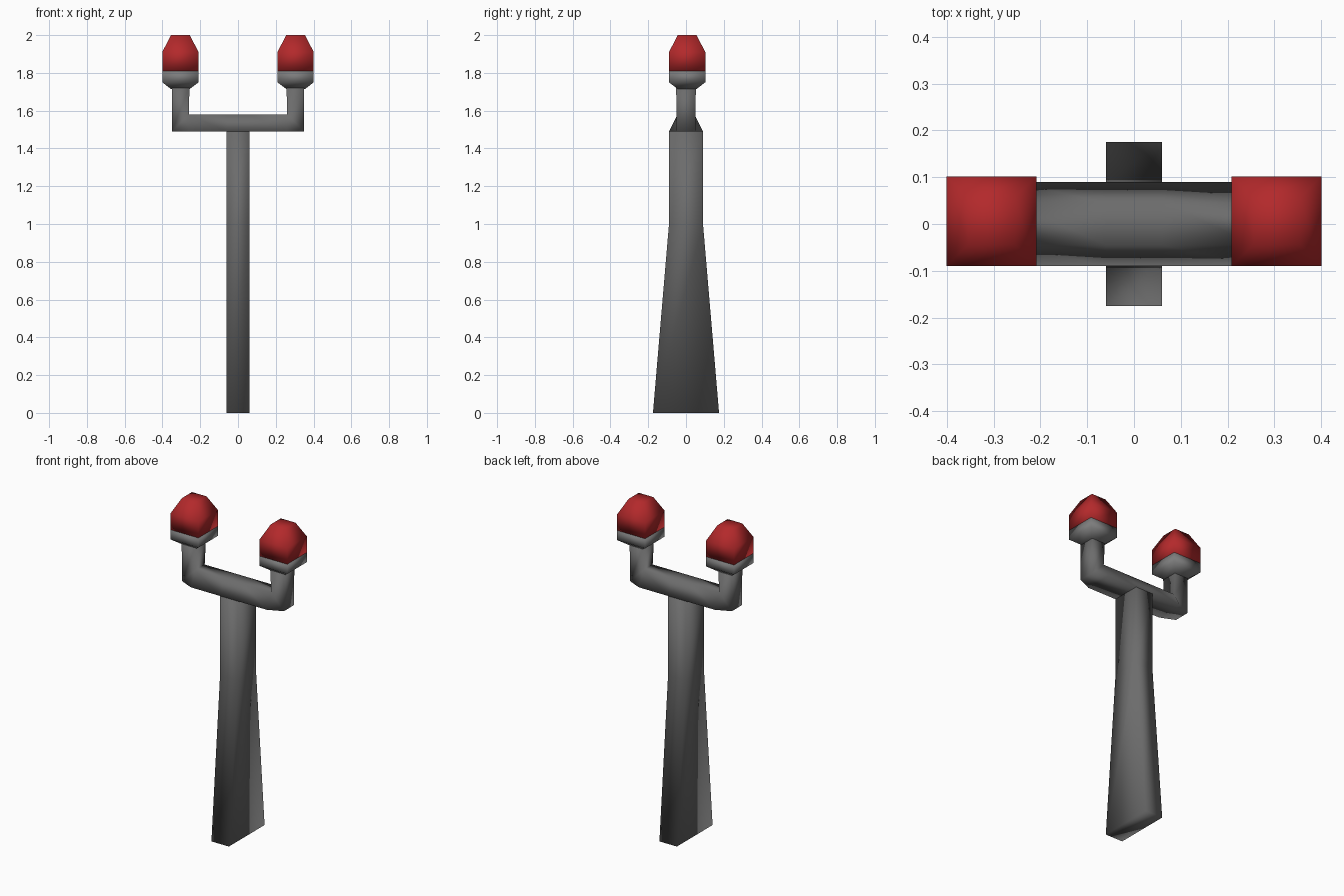
import bpy, bmesh

if "Cube" in bpy.data.objects:
    bpy.data.objects.remove(bpy.data.objects["Cube"])


def material(name, rgb):
    m = bpy.data.materials.new(name)
    m.diffuse_color = (*rgb, 1.0)
    m.use_nodes = True
    m.node_tree.nodes["Principled BSDF"].inputs["Base Color"].default_value = m.diffuse_color
    return m


POST = material("dark grey", (0.15, 0.15, 0.15))
BASE = material("mid grey", (0.2, 0.2, 0.2))
RED = material("lamp red", (0.45, 0.022, 0.024))


def loft(name, rings, mat):
    """Skin four-point rings into a closed, smooth shaded solid."""
    bm = bmesh.new()
    loops = [[bm.verts.new(p) for p in ring] for ring in rings]
    for a, b in zip(loops, loops[1:]):
        for i in range(4):
            j = (i + 1) % 4
            bm.faces.new((a[i], a[j], b[j], b[i]))
    bm.faces.new(loops[0][::-1])
    bm.faces.new(loops[-1])
    bmesh.ops.remove_doubles(bm, verts=bm.verts, dist=0.0005)
    bmesh.ops.recalc_face_normals(bm, faces=bm.faces)
    for f in bm.faces:
        f.smooth = True
    me = bpy.data.meshes.new(name)
    bm.to_mesh(me)
    bm.free()
    me.materials.append(mat)
    ob = bpy.data.objects.new(name, me)
    bpy.context.collection.objects.link(ob)
    return ob


def rect(cx, cy, hx, hy, z):
    return [(cx - hx, cy - hy, z), (cx + hx, cy - hy, z),
            (cx + hx, cy + hy, z), (cx - hx, cy + hy, z)]


# Tapered post
loft("post", [rect(0, 0, 0.06, hy, z)
              for hy, z in ((0.175, 0), (0.09, 1.0), (0.09, 1.49))], POST)


# Forked arm: each ring joins a lower/outer edge to an upper/inner edge
def arm_ring(s, outer, inner):
    (xo, yo, zo), (xi, yi, zi) = outer, inner
    return [(s * xo, -yo, zo), (s * xo, yo, zo), (s * xi, yi, zi), (s * xi, -yi, zi)]


half = [((0.06, 0.09, 1.49), (0.06, 0.045, 1.58)),
        ((0.26, 0.09, 1.49), (0.26, 0.045, 1.58)),
        ((0.35, 0.05, 1.49), (0.26, 0.045, 1.58)),
        ((0.35, 0.052, 1.73), (0.257, 0.052, 1.73))]
loft("forked_arm", [arm_ring(-1, *r) for r in reversed(half)]
     + [arm_ring(1, *r) for r in half], POST)

# Lamps with grey cups and red covers
for side, s in (("left", -1), ("right", 1)):
    cx, cy = s * 0.305, 0.006
    loft(side + "_lamp_cup", [rect(cx, cy, h, h, z) for h, z in
                              ((0.05, 1.715), (0.096, 1.75), (0.096, 1.81))], BASE)
    loft(side + "_lamp_cover", [rect(cx, cy, h, h, z) for h, z in
                                ((0.096, 1.81), (0.096, 1.91), (0.05, 2.0))], RED)
